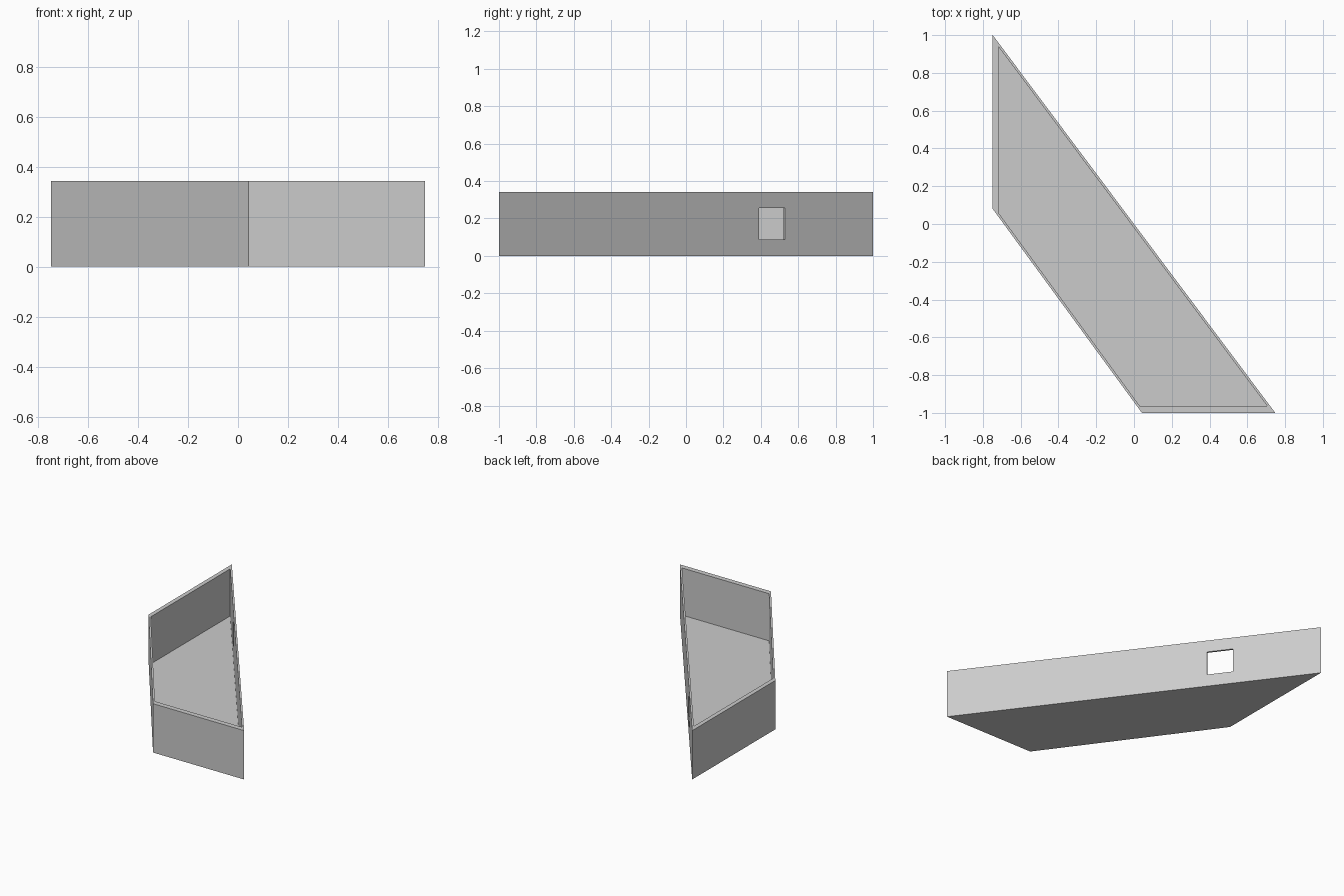
import bpy, bmesh, math
from mathutils import Vector, Matrix
from mathutils.geometry import intersect_line_line_2d, intersect_line_line

cube = bpy.data.objects.get("Cube")
if cube:
    bpy.data.objects.remove(cube)

HEIGHT, FLOOR = 0.342, 0.012
# Tray outline, counter-clockwise, and the thickness of the wall after each corner
OUTLINE = [Vector(p) for p in ((-0.748, 1, 0), (-0.748, 0.08, 0), (0.042, -1, 0), (0.748, -1, 0))]
THICKNESS = [0.03, 0.0125, 0.036, 0.0125]

grey = bpy.data.materials.new("plain grey")
grey.use_nodes = True
colour = (0.6, 0.6, 0.6, 1)
grey.diffuse_color = colour
grey.node_tree.nodes["Principled BSDF"].inputs["Base Color"].default_value = colour


def inset(points, widths):
    """Move each side inward by its own width and return the new corners."""
    sides = []
    for i, a in enumerate(points):
        b = points[(i + 1) % len(points)]
        d = (b - a).normalized()
        shift = Vector((-d.y, d.x, 0)) * widths[i]
        sides.append((a + shift, b + shift))
    return [intersect_line_line(*sides[i - 1], *sides[i])[0] for i in range(len(points))]


def make_object(name, bm):
    bmesh.ops.recalc_face_normals(bm, faces=bm.faces)
    mesh = bpy.data.meshes.new(name)
    bm.to_mesh(mesh)
    bm.free()
    mesh.materials.append(grey)
    obj = bpy.data.objects.new(name, mesh)
    bpy.context.collection.objects.link(obj)
    return obj


# Open tray: outer skin, rim, inner skin and floor
bm = bmesh.new()
inner = inset(OUTLINE, THICKNESS)
loops = [[bm.verts.new((p.x, p.y, z)) for p in pts] for pts, z in
         ((OUTLINE, 0), (OUTLINE, HEIGHT), (inner, HEIGHT), (inner, FLOOR))]
for low, high in zip(loops, loops[1:]):
    for i in range(4):
        j = (i + 1) % 4
        bm.faces.new((low[i], low[j], high[j], high[i]))
bm.faces.new(loops[0])
bm.faces.new(loops[-1])
tray = make_object("open_tray", bm)

# Square window through the longest wall
start, end = OUTLINE[3], OUTLINE[0]
along = (end - start).normalized()
centre = start.lerp(end, 0.73)
centre.z = 0.172
bm = bmesh.new()
bmesh.ops.create_cube(bm, size=1, matrix=Matrix.Translation(centre)
                      @ Matrix.Rotation(math.atan2(along.y, along.x), 4, "Z")
                      @ Matrix.Diagonal((0.173, 0.1, 0.17, 1)))
cutter = make_object("window_cutter", bm)
cutter.hide_render = True

cut = tray.modifiers.new("window", "BOOLEAN")
cut.operation = "DIFFERENCE"
cut.solver = "EXACT"
cut.object = cutter
bpy.context.view_layer.objects.active = tray
bpy.ops.object.modifier_apply(modifier=cut.name)
bpy.data.objects.remove(cutter)
